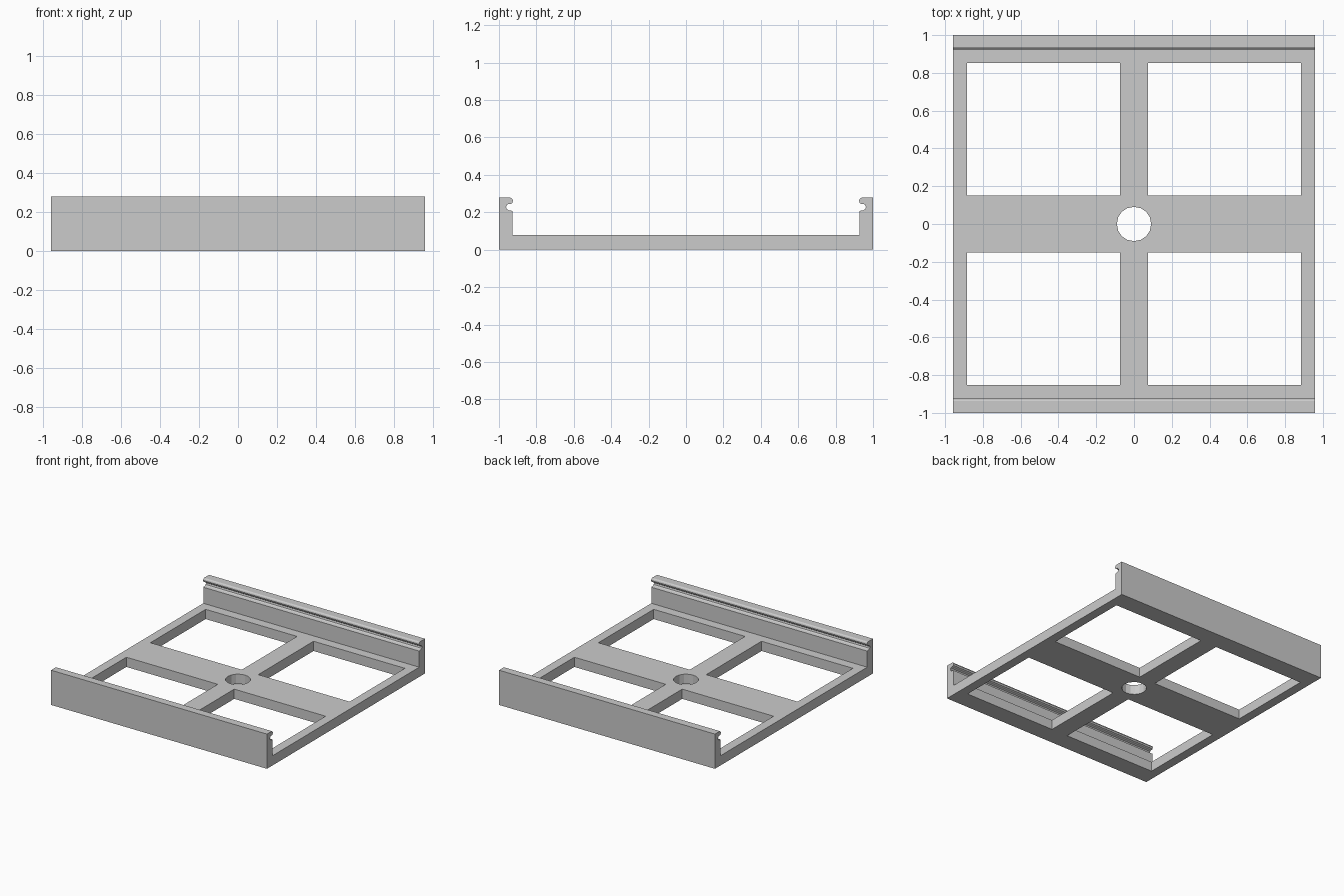
import bpy
import bmesh

cube = bpy.data.objects.get("Cube")
if cube:
    bpy.data.objects.remove(cube, do_unlink=True)

HALF_X = 0.957
FLOOR = 0.078

grey = bpy.data.materials.new("plain grey")
grey.use_nodes = True
colour = (0.6, 0.6, 0.6, 1)
grey.diffuse_color = colour
grey.node_tree.nodes["Principled BSDF"].inputs["Base Color"].default_value = colour


def make_object(name, bm):
    bmesh.ops.recalc_face_normals(bm, faces=bm.faces)
    mesh = bpy.data.meshes.new(name)
    bm.to_mesh(mesh)
    bm.free()
    mesh.materials.append(grey)
    obj = bpy.data.objects.new(name, mesh)
    bpy.context.collection.objects.link(obj)
    return obj


def extrude_profile(name, points):
    """Sweep a closed (y, z) profile across the full width."""
    bm = bmesh.new()
    face = bm.faces.new([bm.verts.new((-HALF_X, y, z)) for y, z in points])
    swept = bmesh.ops.extrude_face_region(bm, geom=[face])["geom"]
    verts = [v for v in swept if isinstance(v, bmesh.types.BMVert)]
    bmesh.ops.translate(bm, verts=verts, vec=(2 * HALF_X, 0, 0))
    return make_object(name, bm)


# Channel: floor with two side walls, each with a grooved, rounded lip
wall = [
    (1, 0), (1, 0.278), (0.938, 0.278), (0.929, 0.272), (0.925, 0.262),
    (0.928, 0.25), (0.937, 0.245), (0.948, 0.245), (0.957, 0.24),
    (0.962, 0.229), (0.958, 0.217), (0.948, 0.211), (0.927, 0.207),
    (0.927, FLOOR),
]
mirrored = [(-y, z) for y, z in reversed(wall)]
tray = extrude_profile("clip_tray", wall + mirrored)

# Cutter: four windows and the centre hole
bm = bmesh.new()
for sx in (-1, 1):
    for sy in (-1, 1):
        box = bmesh.ops.create_cube(bm, size=1)["verts"]
        bmesh.ops.scale(bm, verts=box, vec=(0.81, 0.7, 0.4))
        bmesh.ops.translate(bm, verts=box, vec=(sx * 0.478, sy * 0.502, 0))
bmesh.ops.create_cone(bm, cap_ends=True, segments=16, radius1=0.091,
                      radius2=0.091, depth=0.4)
cutter = make_object("opening_cutter", bm)
cutter.hide_render = True
cutter.hide_viewport = True
cutter.display_type = 'WIRE'

cut = tray.modifiers.new("openings", 'BOOLEAN')
cut.operation = 'DIFFERENCE'
cut.solver = 'EXACT'
cut.object = cutter
